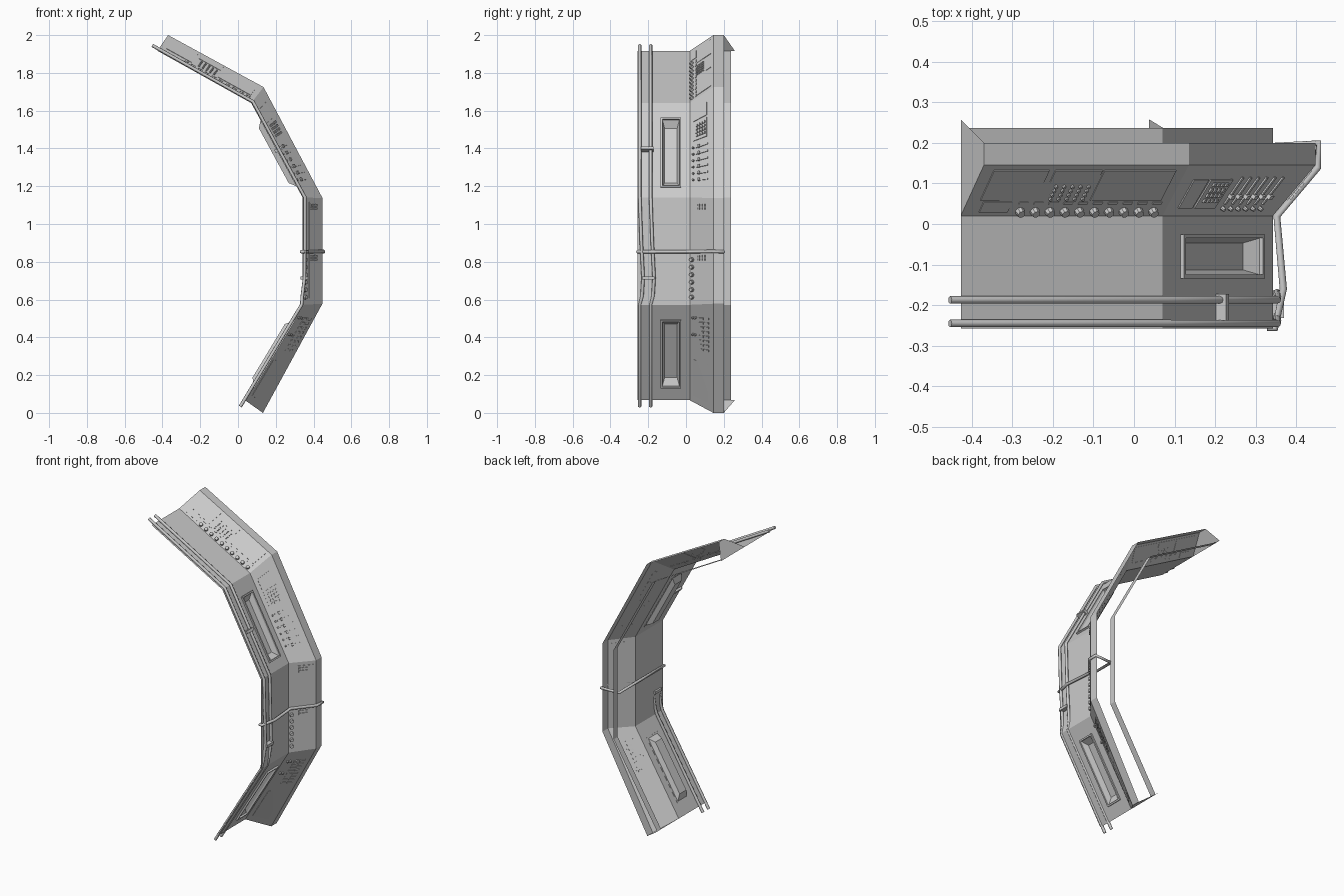
import bpy, bmesh
from mathutils import Vector, Matrix

cube = bpy.data.objects.get("Cube")
if cube:
    bpy.data.objects.remove(cube, do_unlink=True)

# Arc stations (x, z) for the low strip and for the raised rear ridge
LOW = [(-.427, 1.917), (.07, 1.64), (.342, 1.14), (.342, .572), (.037, .067)]
HIGH = [(-.37, 2.0), (.135, 1.725), (.447, 1.138), (.447, .578), (.132, 0)]
FRONT, FOLD, RIDGE, BACK = -.257, .02, .145, .2


def at(p, y):
    return Vector((p[0], y, p[1]))


def along(line, s, t, y):
    return at(line[s], y).lerp(at(line[s + 1], y), t)


def normal(s, y):
    """Outward normal of the flat strip or of the sloped face."""
    tangent = at(LOW[s + 1], 0) - at(LOW[s], 0)
    side = Vector((0, 1, 0))
    if y > FOLD:
        side = along(HIGH, s, .5, RIDGE) - along(LOW, s, .5, FOLD)
    n = side.cross(tangent).normalized()
    return n if n.x > 0 else -n


def surf(s, t, y, h=0):
    """Point on segment s, fraction t along it, at depth y, raised by h."""
    p = along(LOW, s, t, y)
    if y > FOLD:
        p = p.lerp(along(HIGH, s, t, y), min(1, (y - FOLD) / (RIDGE - FOLD)))
    return p + normal(s, y) * h


def joint(i, y, h):
    n = (normal(i - 1, FRONT) + normal(i, FRONT)).normalized()
    return at(LOW[i], y) + n * h


def finish(name, bm, weld=False):
    if weld:
        bmesh.ops.remove_doubles(bm, verts=bm.verts, dist=.0005)
    bmesh.ops.recalc_face_normals(bm, faces=bm.faces)
    mesh = bpy.data.meshes.new(name)
    bm.to_mesh(mesh)
    bm.free()
    ob = bpy.data.objects.new(name, mesh)
    bpy.context.collection.objects.link(ob)
    return ob


def face(bm, points):
    return bm.faces.new([bm.verts.new(p) for p in points])


def patch(bm, s, t0, t1, y0, y1, h=0):
    corners = [(t0, y0), (t1, y0), (t1, y1), (t0, y1)]
    return face(bm, [surf(s, t, y, h) for t, y in corners])


def slab(bm, s, t0, t1, y0, y1, h=.004, base=-.001):
    """Thin block that follows the surface."""
    corners = [(t0, y0), (t1, y0), (t1, y1), (t0, y1)]
    a = [bm.verts.new(surf(s, t, y, base)) for t, y in corners]
    b = [bm.verts.new(surf(s, t, y, h)) for t, y in corners]
    bm.faces.new(a)
    bm.faces.new(b)
    for i in range(4):
        j = (i + 1) % 4
        bm.faces.new((a[i], a[j], b[j], b[i]))


def knob(bm, s, t, y, r, h, sides=8):
    turn = normal(s, y).to_track_quat('Z', 'Y').to_matrix().to_4x4()
    place = Matrix.Translation(surf(s, t, y, h / 2)) @ turn
    bmesh.ops.create_cone(bm, cap_ends=True, segments=sides, radius1=r,
                          radius2=r * .85, depth=h, matrix=place)


def steps(a, b, n):
    return [a + (b - a) * i / (n - 1) for i in range(n)]


def tube(name, points, r, closed=False):
    cu = bpy.data.curves.new(name, 'CURVE')
    cu.dimensions = '3D'
    cu.bevel_depth = r
    cu.bevel_resolution = 2
    cu.use_fill_caps = True
    sp = cu.splines.new('POLY')
    sp.points.add(len(points) - 1)
    for q, p in zip(sp.points, points):
        q.co = (*p, 1)
    sp.use_cyclic_u = closed
    ob = bpy.data.objects.new(name, cu)
    bpy.context.collection.objects.link(ob)


# Console shell, with window openings in the second and last segments
WINDOWS = {1: (.18, .88), 3: (.17, .85)}
WY0, WY1 = -.125, -.035
bm = bmesh.new()
for s in range(4):
    if s in WINDOWS:
        ts, ys = (0, *WINDOWS[s], 1), (FRONT, WY0, WY1, FOLD)
        for i in range(3):
            for j in range(3):
                if (i, j) != (1, 1):
                    patch(bm, s, ts[i], ts[i + 1], ys[j], ys[j + 1])
    else:
        patch(bm, s, 0, 1, FRONT, FOLD)
    for rows in [((LOW, FOLD), (HIGH, RIDGE)), ((HIGH, RIDGE), (HIGH, BACK))]:
        (la, ya), (lb, yb) = rows
        face(bm, [at(la[s], ya), at(la[s + 1], ya), at(lb[s + 1], yb), at(lb[s], yb)])
finish("console_shell", bm, weld=True)

# Rear rail and the end plates that carry it
bm = bmesh.new()
for s in range(4):
    face(bm, [at(LOW[s + a], y) for a, y in ((0, .197), (1, .197), (1, .237), (0, .237))])
finish("rear_rail", bm, weld=True)
for name, i in (("top_end_plate", 0), ("bottom_end_plate", 4)):
    bm = bmesh.new()
    face(bm, [at(LOW[i], FOLD), at(HIGH[i], RIDGE), at(HIGH[i], BACK), at(LOW[i], .258)])
    finish(name, bm)

# Recessed windows with raised rims
for s, (t0, t1) in WINDOWS.items():
    bm = bmesh.new()
    rim = [(t0, WY0), (t1, WY0), (t1, WY1), (t0, WY1)]
    bed = [(t0 + .06, WY0 + .012), (t1 - .06, WY0 + .012),
           (t1 - .06, WY1 - .012), (t0 + .06, WY1 - .012)]
    outer = [surf(s, t, y) for t, y in rim]
    inner = [surf(s, t, y, -.028) for t, y in bed]
    face(bm, inner)
    for i in range(4):
        j = (i + 1) % 4
        face(bm, [outer[i], outer[j], inner[j], inner[i]])
    finish("window_recess", bm, weld=True)
    bm = bmesh.new()
    w, wt = .009, .016
    slab(bm, s, t0 - wt, t1 + wt, WY0 - w, WY0, .01)
    slab(bm, s, t0 - wt, t1 + wt, WY1, WY1 + w, .01)
    slab(bm, s, t0 - wt, t0, WY0, WY1, .01)
    slab(bm, s, t1, t1 + wt, WY0, WY1, .01)
    finish("window_rim", bm)

# Top segment: screens, keypad and a row of knobs
bm = bmesh.new()
for t0, t1, y0, y1 in [(.06, .33, .06, .133), (.08, .22, .03, .055),
                       (.36, .59, .105, .133), (.6, .95, .06, .133)]:
    slab(bm, 0, t0, t1, y0, y1, .003)
finish("top_screens", bm)
bm = bmesh.new()
for t in steps(.4, .56, 5):
    for y in steps(.063, .093, 4):
        knob(bm, 0, t, y, .005, .007, 6)
finish("top_keypad", bm)
bm = bmesh.new()
for t in steps(.28, .94, 10):
    knob(bm, 0, t, .032, .012, .014)
    slab(bm, 0, t - .022, t + .022, .05, .055, .003)
finish("top_knobs", bm)

# Second segment: screen, keypad and sliders
bm = bmesh.new()
slab(bm, 1, .1, .22, .04, .11, .003)
slab(bm, 1, .24, .42, .04, .11, .003)
for t in steps(.28, .38, 4):
    for y in steps(.06, .1, 4):
        slab(bm, 1, t - .01, t + .01, y - .004, y + .004, .008)
finish("upper_keypad", bm)
bm = bmesh.new()
for t in steps(.49, .82, 6):
    slab(bm, 1, t - .008, t + .008, .05, .115, .003)
    knob(bm, 1, t, .04, .006, .01)
    slab(bm, 1, t - .014, t + .014, .066, .074, .01)
finish("upper_sliders", bm)

# Third segment: long plate, key clusters and a column of knobs
bm = bmesh.new()
slab(bm, 2, .04, .94, .06, .133, .003)
for start in (.06, .54):
    for t in (start, start + .03):
        for y in (.065, .08, .095):
            slab(bm, 2, t, t + .02, y, y + .01, .009)
finish("middle_plate", bm)
bm = bmesh.new()
for t in steps(.58, .93, 6):
    knob(bm, 2, t, .033, .012, .014)
finish("middle_knobs", bm)

# Last segment: switches, fader bank and screen
bm = bmesh.new()
for t in (.13, .3):
    for y in (.04, .053):
        knob(bm, 3, t, y, .007, .014)
finish("lower_switches", bm)
bm = bmesh.new()
for t in steps(.14, .44, 8):
    for y in (.072, .1):
        slab(bm, 3, t - .01, t + .01, y, y + .022, .006)
finish("lower_faders", bm)
bm = bmesh.new()
slab(bm, 3, .56, .93, .04, .115, .003)
finish("lower_screen", bm)

# Twin pipes along the front edge, dipping under the last segment
for name, y in (("front_pipe", -.245), ("second_pipe", -.187)):
    tube(name, [surf(0, -.065, y, .012), joint(1, y, .012), joint(2, y, .012),
                surf(2, .4, y + .008, .012), surf(2, .75, y + .018, .01),
                surf(2, .92, y + .012, -.002), joint(3, y, -.005),
                surf(3, 1.07, y, -.004)], .009)

# Clips holding the pipes
for s, t, y in ((1, .5, -.238), (2, .75, -.232)):
    bm = bmesh.new()
    slab(bm, s, t - .015, t + .015, y, y + .066, .028, -.012)
    finish("pipe_clip", bm)

# Strap looped around the middle segment
T = .505
tube("middle_strap", [surf(2, T, FRONT, .006), surf(2, T, -.16, .026),
                      surf(2, T, FOLD, .01), surf(2, T, RIDGE, .008),
                      at((.455, surf(2, T, 0).z), .2), surf(2, T, FRONT, -.008) + Vector((0, .45, 0)),
                      surf(2, T, FRONT, -.008)], .009, closed=True)
